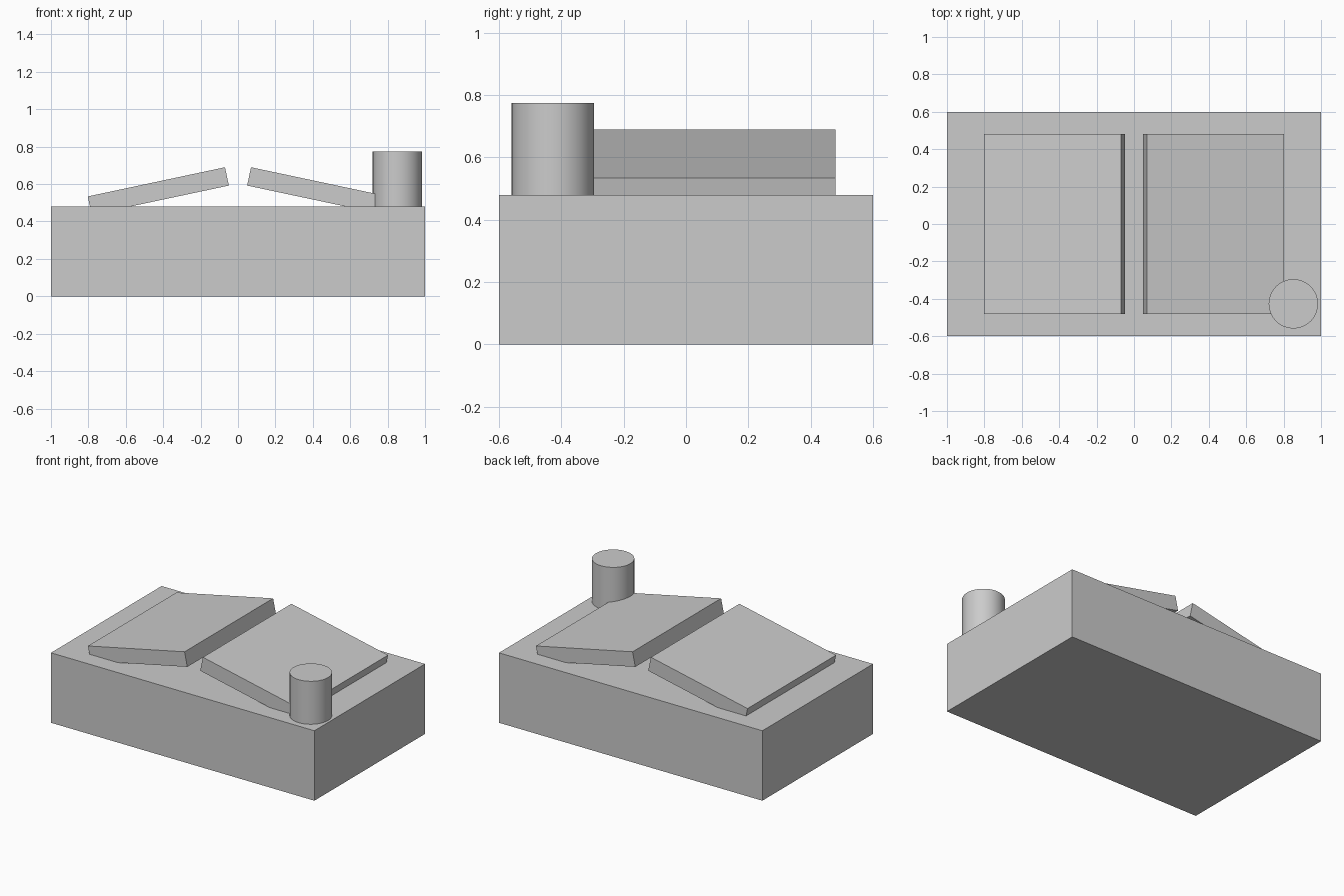
import bpy
from math import radians

default_cube = bpy.data.objects.get("Cube")
if default_cube:
    bpy.data.objects.remove(default_cube, do_unlink=True)

BASE_TOP = 0.48
GREY = (0.6, 0.6, 0.6, 1.0)

grey = bpy.data.materials.new("plain_grey")
grey.use_nodes = True
grey.diffuse_color = GREY
grey.node_tree.nodes["Principled BSDF"].inputs["Base Color"].default_value = GREY


def finish(name):
    obj = bpy.context.object
    obj.name = name
    obj.data.materials.append(grey)
    return obj


def box(name, size, centre, tilt=0.0):
    """Box with applied size, tilted about the y axis."""
    bpy.ops.mesh.primitive_cube_add(size=1, location=centre)
    obj = finish(name)
    obj.scale = size
    bpy.ops.object.transform_apply(location=False, rotation=False, scale=True)
    obj.rotation_euler.y = tilt
    return obj


# Solid base block
box("base", (2.0, 1.2, BASE_TOP), (0, 0, BASE_TOP / 2))

# Two slabs rising towards the middle, outer edges sunk into the base
for side, name in ((1, "left_panel"), (-1, "right_panel")):
    box(name, (0.75, 0.96, 0.1), (side * 0.426, 0, 0.563), side * radians(12))

# Round post on the front left corner
height = 0.295
bpy.ops.mesh.primitive_cylinder_add(
    vertices=32, radius=0.132, depth=height,
    location=(0.852, -0.427, BASE_TOP + height / 2))
finish("corner_post")
bpy.ops.object.shade_smooth_by_angle(angle=radians(30))
